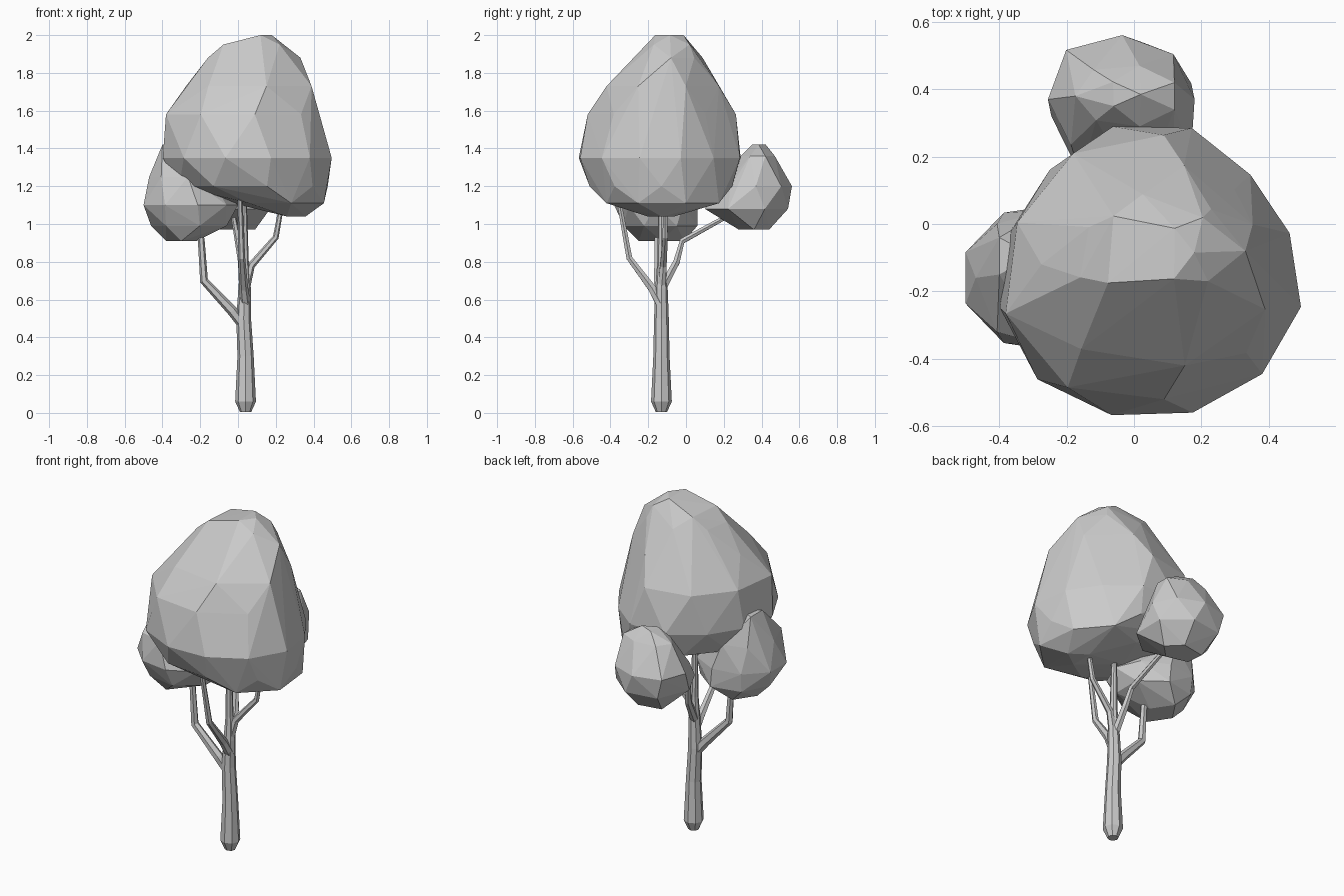
import bpy, bmesh
from math import cos, sin, pi
from mathutils import Vector

cube = bpy.data.objects.get("Cube")
if cube:
    bpy.data.objects.remove(cube, do_unlink=True)

grey = bpy.data.materials.new("plain grey")
grey.use_nodes = True
grey.diffuse_color = (0.6, 0.6, 0.6, 1)
grey.node_tree.nodes["Principled BSDF"].inputs["Base Color"].default_value = (0.6, 0.6, 0.6, 1)


def finish(bm, name):
    bmesh.ops.recalc_face_normals(bm, faces=bm.faces)
    mesh = bpy.data.meshes.new(name)
    bm.to_mesh(mesh)
    bm.free()
    mesh.materials.append(grey)
    obj = bpy.data.objects.new(name, mesh)
    bpy.context.collection.objects.link(obj)


def spread(values, low, high):
    """Rescale values so that they just fill the range."""
    a, b = min(values), max(values)
    return [low + (high - low) * (v - a) / (b - a) for v in values]


def foliage(name, levels, dents=()):
    """Faceted clump: hull around twisted rings given as z, sides, x range, y range.
    Dents are pairs of direction and depth; a negative depth makes a bulge."""
    bm = bmesh.new()
    for i, (z, sides, xs, ys) in enumerate(levels):
        angles = [2 * pi * (k + 0.5 * (i % 2)) / sides for k in range(sides)]
        cx, cy = sum(xs) / 2, sum(ys) / 2
        for a, x, y in zip(angles, spread([cos(a) for a in angles], *xs),
                           spread([sin(a) for a in angles], *ys)):
            f = 1 - sum(depth * max(0, cos(a - turn)) ** 6 for turn, depth in dents)
            bm.verts.new((cx + (x - cx) * f, cy + (y - cy) * f, z))
    hull = bmesh.ops.convex_hull(bm, input=bm.verts)
    loose = {g for g in hull["geom_interior"] + hull["geom_unused"]
             if isinstance(g, bmesh.types.BMVert)}
    bmesh.ops.delete(bm, geom=list(loose), context="VERTS")
    finish(bm, name)


def limb(name, path, sides=6):
    """Tapered tube through points paired with radii."""
    bm = bmesh.new()
    pts = [Vector(p) for p, r in path]
    rings = []
    for i, (p, r) in enumerate(path):
        along = pts[min(i + 1, len(pts) - 1)] - pts[max(i - 1, 0)]
        turn = Vector((0, 0, 1)).rotation_difference(along)
        rings.append([bm.verts.new(pts[i] + turn @ Vector(
            (r * cos(2 * pi * k / sides), r * sin(2 * pi * k / sides), 0)))
            for k in range(sides)])
    for low, high in zip(rings, rings[1:]):
        for k in range(sides):
            n = (k + 1) % sides
            bm.faces.new((low[k], low[n], high[n], high[k]))
    bm.faces.new(rings[0])
    bm.faces.new(rings[-1])
    finish(bm, name)


# Foliage clumps
foliage("main_crown", [
    (2.0, 3, (0.12, 0.18), (-0.16, -0.01)),
    (1.95, 4, (-0.07, 0.22), (-0.17, 0.03)),
    (1.88, 7, (-0.15, 0.34), (-0.25, 0.09)),
    (1.73, 7, (-0.28, 0.39), (-0.42, 0.18)),
    (1.58, 9, (-0.37, 0.43), (-0.52, 0.27)),
    (1.35, 12, (-0.39, 0.5), (-0.56, 0.295)),
    (1.2, 9, (-0.3, 0.49), (-0.51, 0.25)),
    (1.11, 7, (-0.03, 0.455), (-0.42, 0.18)),
    (1.04, 3, (0.26, 0.36), (-0.2, -0.06)),
], dents=[(0.6, 0.12), (2.55, 0.07), (-2.4, -0.05)])
foliage("back_clump", [
    (1.42, 3, (-0.06, 0.02), (0.35, 0.42)),
    (1.36, 7, (-0.17, 0.12), (0.29, 0.47)),
    (1.2, 8, (-0.25, 0.18), (0.18, 0.56)),
    (1.08, 7, (-0.24, 0.17), (0.1, 0.54)),
    (0.97, 5, (-0.12, 0.09), (0.28, 0.44)),
], dents=[(2.5, -0.1)])
foliage("side_clump", [
    (1.42, 3, (-0.4, -0.3), (-0.15, -0.04)),
    (1.25, 7, (-0.47, -0.15), (-0.36, 0.04)),
    (1.1, 9, (-0.5, 0), (-0.38, 0.06)),
    (0.99, 7, (-0.46, -0.06), (-0.33, 0.06)),
    (0.91, 4, (-0.38, -0.22), (-0.25, -0.01)),
])

# Trunk with a rounded foot
limb("trunk", [
    ((0.04, -0.13, 0.005), 0.03), ((0.04, -0.13, 0.06), 0.055),
    ((0.04, -0.13, 0.3), 0.043), ((0.03, -0.13, 0.5), 0.039),
    ((0.035, -0.13, 0.66), 0.033), ((0.035, -0.13, 0.8), 0.022),
    ((0.03, -0.13, 1.2), 0.014),
], sides=8)

# Branches
limb("right_branch", [
    ((0.03, -0.13, 0.46), 0.026), ((-0.03, -0.14, 0.54), 0.028),
    ((-0.18, -0.15, 0.7), 0.022), ((-0.195, -0.15, 0.92), 0.018),
    ((-0.24, -0.15, 1.02), 0.014),
])
limb("left_branch", [
    ((0.04, -0.13, 0.66), 0.024), ((0.07, -0.12, 0.78), 0.02),
    ((0.2, -0.11, 0.93), 0.016), ((0.24, -0.11, 1.15), 0.012),
])
limb("front_branch", [
    ((0.04, -0.13, 0.57), 0.028), ((0.03, -0.18, 0.66), 0.024),
    ((0.02, -0.3, 0.82), 0.018), ((0.01, -0.36, 1.15), 0.013),
])
limb("back_branch", [
    ((0.03, -0.13, 0.65), 0.024), ((0.02, -0.05, 0.8), 0.02),
    ((0, -0.02, 0.91), 0.017), ((-0.02, 0.18, 1.02), 0.014),
    ((-0.03, 0.3, 1.08), 0.012),
])
